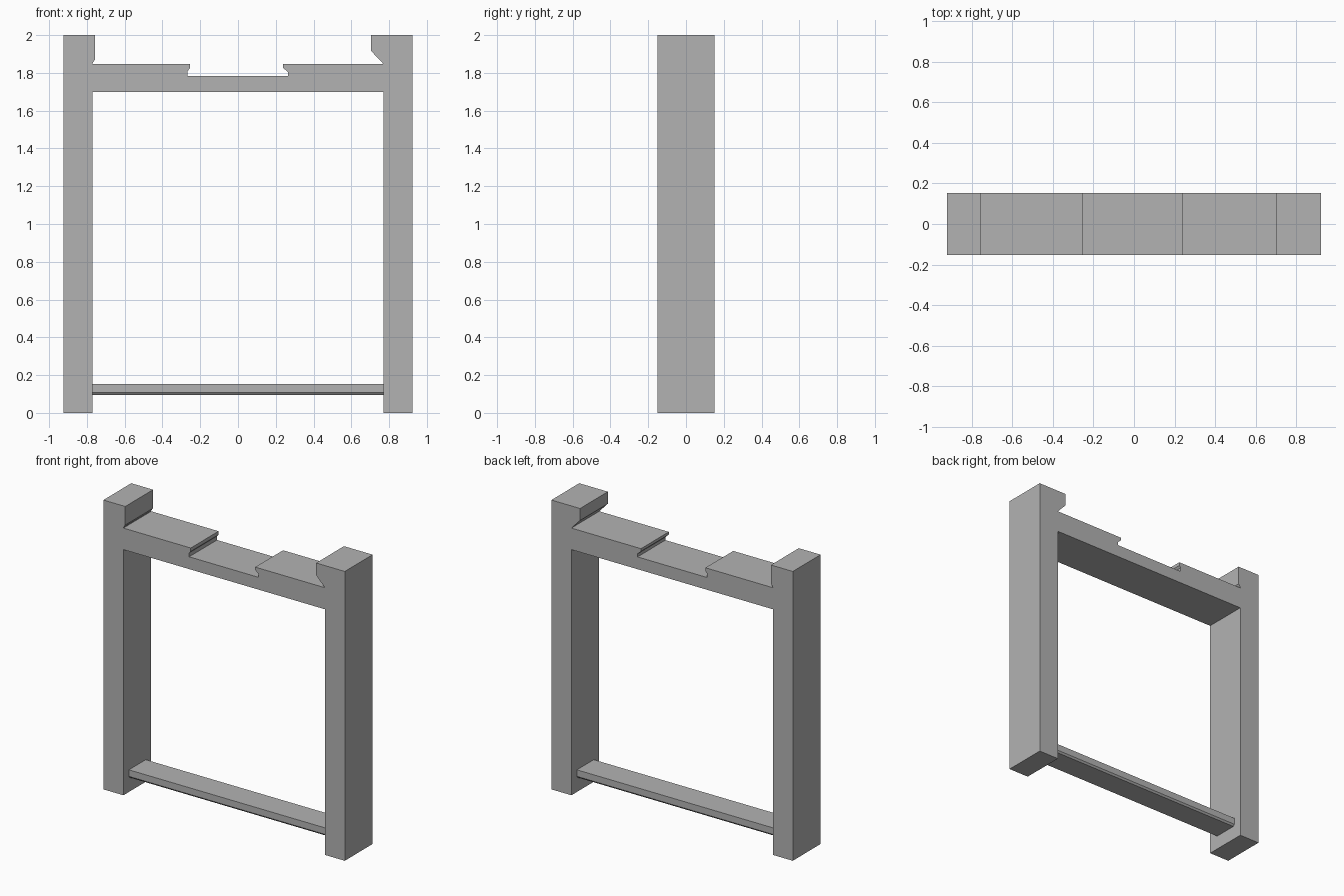
import bpy
import bmesh
from mathutils import Vector

# Remove the default cube if present
default_cube = bpy.data.objects.get("Cube")
if default_cube:
    bpy.data.objects.remove(default_cube, do_unlink=True)

# Single flat colour
grey = bpy.data.materials.new("plain_grey")
grey.use_nodes = True
colour = (0.45, 0.45, 0.45, 1)
grey.diffuse_color = colour
grey.node_tree.nodes["Principled BSDF"].inputs["Base Color"].default_value = colour


def extrude_profile(name, points, direction):
    """Extrude a closed outline along a direction into a flat-shaded solid."""
    bm = bmesh.new()
    outline = bm.faces.new([bm.verts.new(p) for p in points])
    result = bmesh.ops.extrude_face_region(bm, geom=[outline], use_keep_orig=True)
    moved = [g for g in result["geom"] if isinstance(g, bmesh.types.BMVert)]
    bmesh.ops.translate(bm, verts=moved, vec=Vector(direction))
    bmesh.ops.recalc_face_normals(bm, faces=bm.faces)
    mesh = bpy.data.meshes.new(name)
    bm.to_mesh(mesh)
    bm.free()
    mesh.materials.append(grey)
    obj = bpy.data.objects.new(name, mesh)
    bpy.context.collection.objects.link(obj)
    return obj


# Shared dimensions
half_width = 0.923
half_depth = 0.152
inner = 0.77
beam_top = 1.847
beam_bottom = 1.698
notch_floor = 1.783
height = 2.0

# Undercut hook on each post, and the dovetail notch in the top beam
right_hook = [(-0.756, height), (-0.756, 1.872), (-inner, 1.852), (-inner, beam_top)]
left_hook = [(inner, beam_top), (0.704, 1.917), (0.704, height)]
notch = [
    (-0.255, beam_top), (-0.255, 1.823), (-0.267, 1.81), (-0.267, notch_floor),
    (0.264, notch_floor), (0.264, 1.804), (0.238, 1.828), (0.238, beam_top),
]

# Frame: two posts joined by the top beam, as one continuous outline
outline = [(-inner, beam_bottom), (-inner, 0), (-half_width, 0), (-half_width, height)]
outline += right_hook + notch + left_hook
outline += [(half_width, height), (half_width, 0), (inner, 0), (inner, beam_bottom)]
extrude_profile(
    "frame",
    [(x, -half_depth, z) for x, z in outline],
    (0, 2 * half_depth, 0),
)

# Lower rail: a flat bar with its bottom edges chamfered
rail_half = [(0.092, 0.153), (0.092, 0.108), (0.082, 0.096)]
section = rail_half + [(-y, z) for y, z in reversed(rail_half)]
extrude_profile(
    "lower_rail",
    [(-inner, y, z) for y, z in section],
    (2 * inner, 0, 0),
)
